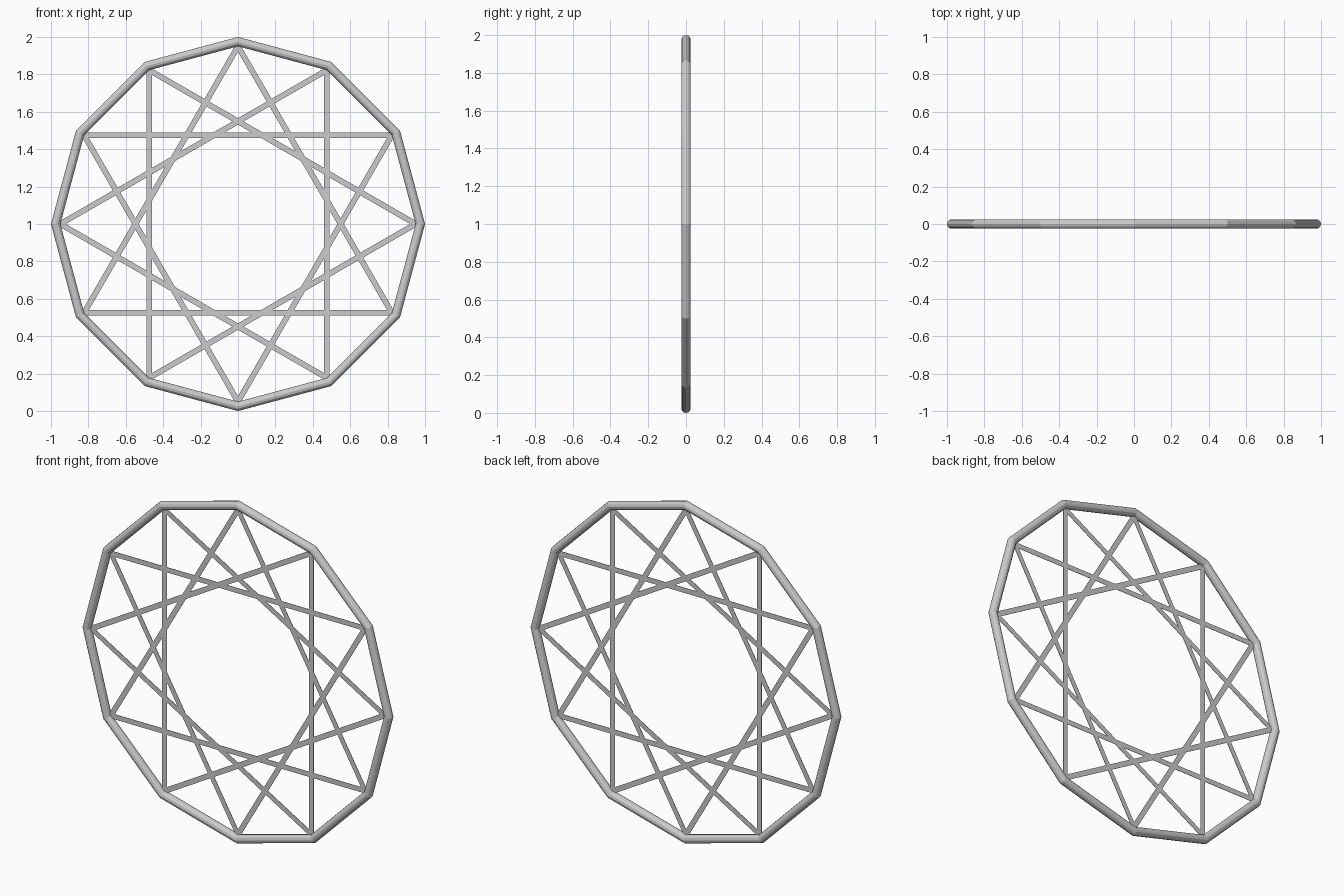
import bpy
from math import cos, sin, radians, pi
from mathutils import Vector, Matrix

cube = bpy.data.objects.get("Cube")
if cube:
    bpy.data.objects.remove(cube, do_unlink=True)

SIDES = 12
RING_R, TUBE_R = 0.975, 0.025
STRIP_R, STRIP_W, STRIP_T = 0.95, 0.03, 0.002
CENTRE = Vector((0, 0, 1))

grey = bpy.data.materials.new("light grey metal")
grey.use_nodes = True
grey.diffuse_color = (0.6, 0.6, 0.6, 1)
grey.node_tree.nodes["Principled BSDF"].inputs["Base Color"].default_value = grey.diffuse_color


def corner(i, r):
    a = 2 * pi * i / SIDES
    return CENTRE + Vector((r * cos(a), 0, r * sin(a)))


# Twelve-sided tube ring, standing upright
bpy.ops.mesh.primitive_torus_add(
    major_segments=SIDES, minor_segments=12, major_radius=RING_R,
    minor_radius=TUBE_R, location=CENTRE, rotation=(radians(90), 0, 0))
ring = bpy.context.object
ring.name = "outer_ring"
ring.data.materials.append(grey)


# Flat strips joining every fourth corner, making four triangles
def strip(i):
    a, b = corner(i, STRIP_R), corner(i + 4, STRIP_R)
    along = (b - a).normalized()
    turn = Matrix((along, Vector((0, 1, 0)), along.cross(Vector((0, 1, 0))))).transposed()
    bpy.ops.mesh.primitive_cube_add(size=1)
    bar = bpy.context.object
    bar.name = f"star_strip_{i + 1}"
    size = Matrix.Diagonal(((b - a).length + 0.02, STRIP_T, STRIP_W, 1))
    bar.data.transform(turn.to_4x4() @ size)
    bar.location = (a + b) / 2
    bar.data.materials.append(grey)


for i in range(SIDES):
    strip(i)
